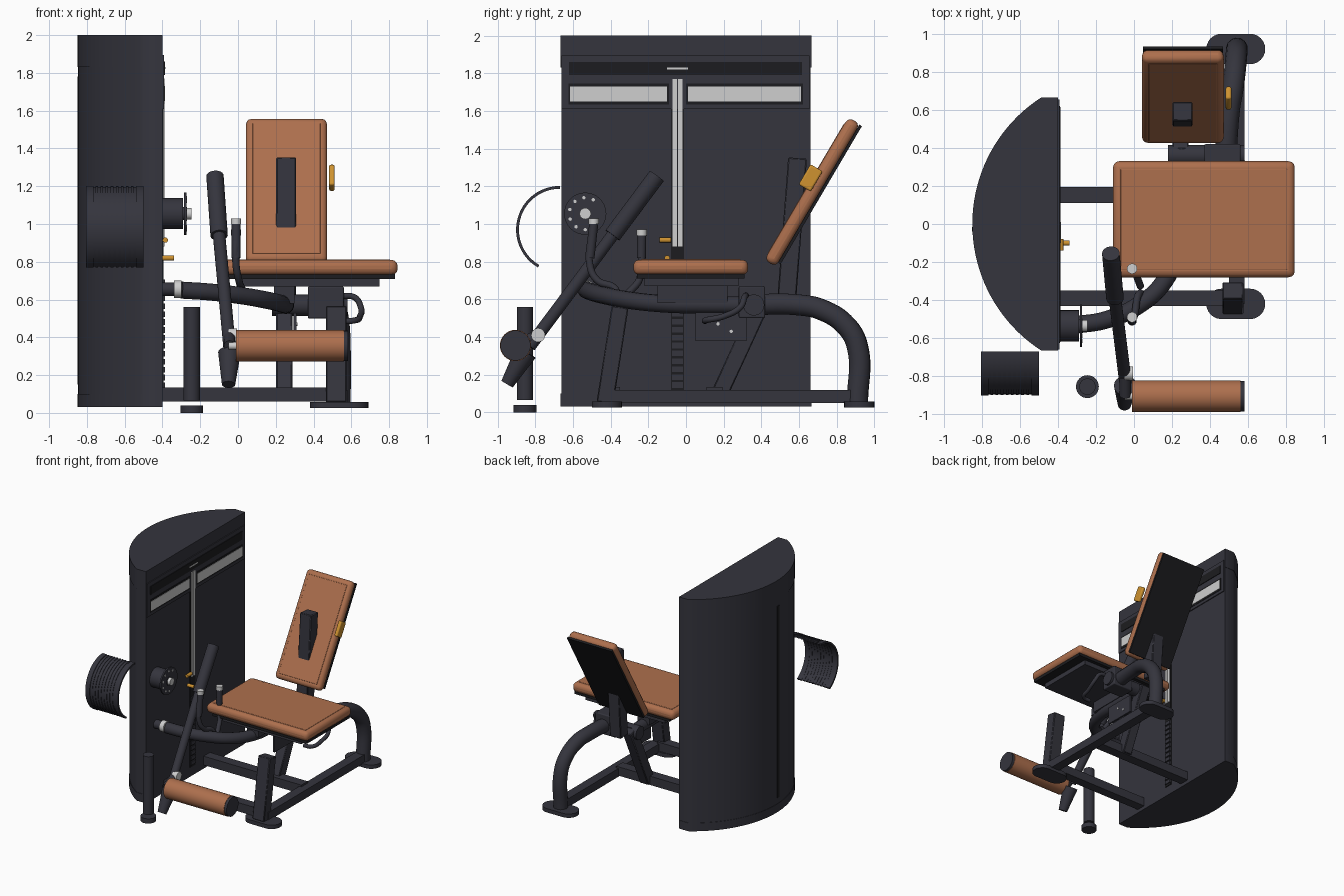
import bpy, bmesh, math
from mathutils import Vector, Matrix

cube = bpy.data.objects.get("Cube")
if cube:
    bpy.data.objects.remove(cube, do_unlink=True)


def material(name, rgb):
    m = bpy.data.materials.new(name)
    m.use_nodes = True
    m.diffuse_color = (*rgb, 1)
    m.node_tree.nodes["Principled BSDF"].inputs["Base Color"].default_value = (*rgb, 1)
    return m


DARK = material("charcoal paint", (0.035, 0.035, 0.047))
BLACK = material("black plastic", (0.012, 0.012, 0.014))
LEATHER = material("tan leather", (0.42, 0.16, 0.075))
SILVER = material("silver metal", (0.62, 0.62, 0.62))
AMBER = material("amber plastic", (0.62, 0.29, 0.03))
made = []


def add(name, mesh, mat):
    ob = bpy.data.objects.new(name, mesh)
    bpy.context.collection.objects.link(ob)
    mesh.materials.clear()
    mesh.materials.append(mat)
    made.append(ob)
    return ob


def from_bm(name, bm, mat):
    bmesh.ops.recalc_face_normals(bm, faces=bm.faces[:])
    mesh = bpy.data.meshes.new(name)
    bm.to_mesh(mesh)
    bm.free()
    return add(name, mesh, mat)


def block(name, size, matrix, mat, bevel=0, segments=3):
    bm = bmesh.new()
    bmesh.ops.create_cube(bm, size=1, matrix=Matrix.Diagonal((*size, 1)))
    bm.transform(matrix)
    ob = from_bm(name, bm, mat)
    if bevel:
        mod = ob.modifiers.new("soft edges", "BEVEL")
        mod.width, mod.segments = bevel, segments
    return ob


def box(name, xs, ys, zs, mat, bevel=0):
    spans = (xs, ys, zs)
    centre = [(a + b) / 2 for a, b in spans]
    return block(name, [b - a for a, b in spans], Matrix.Translation(centre), mat, bevel)


def along(a, b):
    """Matrix whose z axis runs from a to b, centred between them."""
    a, b = Vector(a), Vector(b)
    return Matrix.Translation((a + b) / 2) @ (b - a).to_track_quat("Z", "Y").to_matrix().to_4x4()


def rod(name, a, b, r, mat, r2=None, sides=32):
    bm = bmesh.new()
    bmesh.ops.create_cone(bm, cap_ends=True, segments=sides, radius1=r,
                          radius2=r if r2 is None else r2,
                          depth=(Vector(b) - Vector(a)).length, matrix=along(a, b))
    return from_bm(name, bm, mat)


def beam(name, a, b, x, y, mat):
    """Square bar between two points that share the same x, or nearly so."""
    a, b = Vector(a), Vector(b)
    tilt = math.atan2(b.y - a.y, b.z - a.z)
    m = Matrix.Translation((a + b) / 2) @ Matrix.Rotation(-tilt, 4, "X")
    return block(name, (x, y, (b - a).length), m, mat, 0.006, 1)


def tube(name, points, r, mat):
    cu = bpy.data.curves.new(name, "CURVE")
    cu.dimensions = "3D"
    cu.bevel_depth, cu.bevel_resolution, cu.resolution_u = r, 5, 8
    cu.use_fill_caps = True
    sp = cu.splines.new("BEZIER")
    sp.bezier_points.add(len(points) - 1)
    for bp, p in zip(sp.bezier_points, points):
        bp.co = p
        bp.handle_left_type = bp.handle_right_type = "AUTO"
    tmp = bpy.data.objects.new("path", cu)
    bpy.context.collection.objects.link(tmp)
    bpy.context.view_layer.update()
    mesh = bpy.data.meshes.new_from_object(tmp.evaluated_get(bpy.context.evaluated_depsgraph_get()))
    bpy.data.objects.remove(tmp)
    mesh.name = name
    return add(name, mesh, mat)


def prism(name, outline, offset, mat):
    bm = bmesh.new()
    face = bm.faces.new([bm.verts.new(p) for p in outline])
    new = bmesh.ops.extrude_face_region(bm, geom=[face])["geom"]
    bmesh.ops.translate(bm, vec=offset, verts=[v for v in new if isinstance(v, bmesh.types.BMVert)])
    return from_bm(name, bm, mat)


# Weight tower: flat inner face, round back, in three stacked sections
def tower(name, z0, z1, inset):
    R, cx, half = 0.792 - inset, -0.058, 0.665 - inset
    t = math.asin(half / R)
    pts = [(cx - R * math.cos(-t + 2 * t * i / 40), R * math.sin(-t + 2 * t * i / 40), z0)
           for i in range(41)]
    pts = [(-0.4, -half, z0)] + pts + [(-0.4, half, z0)]
    prism(name, pts, (0, 0, z1 - z0), DARK)


tower("tower_base", 0.03, 0.1, 0)
tower("tower_body", 0.1, 1.83, 0.003)
tower("tower_cap", 1.83, 2.0, 0)
box("tower_back_slot", (-0.851, -0.84), (-0.04, -0.015), (0.15, 1.78), BLACK)

# Inner face of the tower: header frame, windows, guide rods and weight stack
box("header_frame", (-0.4, -0.392), (-0.66, 0.655), (1.61, 1.895), DARK)
box("header_strip", (-0.4, -0.386), (-0.62, 0.615), (1.79, 1.86), BLACK)
box("header_mark", (-0.39, -0.384), (-0.1, 0.01), (1.82, 1.83), SILVER)
for side, ys in (("front", (-0.615, -0.1)), ("rear", (0.01, 0.61))):
    box(side + "_window_frame", (-0.4, -0.389), (ys[0] - 0.01, ys[1] + 0.01), (1.635, 1.745), BLACK)
    box(side + "_window", (-0.4, -0.386), ys, (1.65, 1.73), SILVER)
box("stack_slot", (-0.4, -0.394), (-0.08, -0.01), (0.11, 1.77), BLACK)
for y in (-0.06, -0.03):
    box("guide_rod", (-0.4, -0.388), (y - 0.012, y + 0.012), (0.88, 1.77), SILVER)
for i in range(14):
    z = 0.13 + 0.042 * i
    box("weight_plate", (-0.4, -0.387), (-0.075, -0.015), (z, z + 0.03), DARK)
rod("selector_pin", (-0.4, -0.1, 0.82), (-0.34, -0.1, 0.82), 0.014, AMBER)
rod("upper_pin", (-0.385, -0.14, 0.915), (-0.385, -0.08, 0.915), 0.014, AMBER)

# Curved slatted guard in front of the tower
def arc(r, x):
    angles = [math.radians(90 + 150 * i / 24) for i in range(25)]
    return [(x, -0.67 + r * math.cos(a), 0.97 + r * math.sin(a)) for a in angles]


def band(name, x, width, r_out, r_in):
    prism(name, arc(r_out, x) + arc(r_in, x)[::-1], (width, 0, 0), DARK)


band("guard_shell", -0.8, 0.3, 0.226, 0.219)
for x in (-0.805, -0.54):
    band("guard_rim", x, 0.04, 0.232, 0.217)
for i in range(8):
    band("guard_slat", -0.755 + 0.027 * i, 0.014, 0.23, 0.217)

# Range adjuster dial
hub = Vector((-0.4, -0.535, 1.055))
rod("dial_hub", hub, hub + Vector((0.11, 0, 0)), 0.082, DARK)
rod("dial_shaft", hub, hub + Vector((0.13, 0, 0)), 0.035, DARK)
rod("dial_disc", hub + Vector((0.115, 0, 0)), hub + Vector((0.127, 0, 0)), 0.112, DARK)
rod("dial_axle", hub + Vector((0.1, 0, 0)), hub + Vector((0.155, 0, 0)), 0.03, SILVER)
for i in range(7):
    a = math.radians(60 + 35 * i)
    p = hub + Vector((0.12, 0.085 * math.cos(a), 0.085 * math.sin(a)))
    rod("dial_hole", p, p + Vector((0.01, 0, 0)), 0.009, SILVER, sides=12)

# Floor frame
box("side_rail", (0.5, 0.58), (-0.42, 0.92), (0.05, 0.12), DARK)
for name, ys in (("front_cross_rail", (-0.43, -0.35)), ("rear_cross_rail", (0.11, 0.195))):
    box(name, (-0.42, 0.52), ys, (0.06, 0.135), DARK)
for name, y in (("front_foot", -0.42), ("rear_foot", 0.92)):
    ring = []
    for cx, start in ((0.61, -90), (0.46, 90)):
        for i in range(13):
            a = math.radians(start + 15 * i)
            ring.append((cx + 0.08 * math.cos(a), y + 0.08 * math.sin(a), 0.025))
    prism(name, ring, (0, 0, 0.033), DARK)
beam("front_post", (0.525, -0.43, 0.05), (0.515, -0.35, 0.56), 0.11, 0.09, DARK)
beam("diagonal_strut", (0.245, 0.17, 0.08), (0.245, 0.41, 0.6), 0.085, 0.09, DARK)
tube("rear_leg", [(0.48, 0.3, 0.57), (0.5, 0.6, 0.57), (0.52, 0.72, 0.545), (0.535, 0.85, 0.46),
                  (0.54, 0.91, 0.35), (0.54, 0.91, 0.05)], 0.057, DARK)
tube("front_arm", [(-0.3, -0.53, 0.65), (-0.15, -0.505, 0.64), (0.02, -0.43, 0.62), (0.16, -0.3, 0.595),
                   (0.24, -0.1, 0.575), (0.25, 0.1, 0.57), (0.25, 0.4, 0.57)], 0.046, DARK)
rod("arm_collar", (-0.34, -0.53, 0.655), (-0.3, -0.53, 0.655), 0.046, SILVER)
rod("arm_end", (-0.4, -0.53, 0.655), (-0.34, -0.53, 0.655), 0.036, DARK)
rod("pivot_tube", (0.18, 0.36, 0.57), (0.58, 0.36, 0.57), 0.056, DARK)
box("pivot_bracket", (0.37, 0.56), (0.28, 0.42), (0.5, 0.67), DARK, 0.008)
box("adjuster_plate", (0.295, 0.31), (0.05, 0.32), (0.38, 0.53), DARK)
for y, z in ((0.17, 0.47), (0.24, 0.43)):
    rod("plate_bolt", (0.3, y, z), (0.316, y, z), 0.009, SILVER, sides=12)
tube("release_lever", [(0.54, 0.32, 0.62), (0.62, 0.31, 0.61), (0.65, 0.29, 0.56), (0.645, 0.2, 0.51),
                       (0.62, 0.11, 0.49), (0.55, 0.1, 0.485)], 0.016, DARK)

# Seat
box("seat_pad", (-0.11, 0.845), (-0.28, 0.33), (0.73, 0.81), LEATHER, 0.032)
box("seat_top_panel", (-0.07, 0.805), (-0.24, 0.29), (0.8, 0.813), LEATHER, 0.004)
box("seat_plate", (-0.06, 0.83), (-0.26, 0.31), (0.71, 0.735), BLACK)
box("seat_frame", (0.0, 0.75), (-0.22, 0.28), (0.67, 0.71), DARK)
box("seat_support", (0.19, 0.3), (-0.15, 0.22), (0.58, 0.68), DARK)

# Reclined backrest, with its upright passing through the pad
low, high = Vector((0.257, 0.455, 0.805)), Vector((0.257, 0.885, 1.535))
lean = math.atan2(high.y - low.y, high.z - low.z)
back = Matrix.Translation((low + high) / 2) @ Matrix.Rotation(-lean, 4, "X")
block("back_pad", (0.43, 0.072, 0.88), back, LEATHER, 0.03)
block("back_front_panel", (0.36, 0.012, 0.8), back @ Matrix.Translation((0, -0.033, 0)), LEATHER, 0.004)
block("back_plate", (0.42, 0.016, 0.85), back @ Matrix.Translation((0, 0.042, 0.01)), BLACK)
beam("back_upright", (0.255, 0.535, 0.6), (0.255, 0.592, 1.35), 0.105, 0.1, DARK)
block("back_handle", (0.03, 0.075, 0.125), back @ Matrix.Translation((0.24, -0.045, 0.06)),
      AMBER, 0.01)

# Swinging leg lever with its grip and roller
foot, knee, top = Vector((-0.045, -0.83, 0.35)), Vector((-0.1, -0.39, 0.94)), Vector((-0.122, -0.155, 1.255))
rod("lever_rod", foot, knee, 0.033, DARK)
rod("lever_grip", knee, top, 0.046, DARK)
rod("lever_tip", (-0.05, -0.95, 0.15), (-0.045, -0.85, 0.32), 0.035, DARK, 0.06)
rod("lever_bar", (-0.045, -0.905, 0.355), (-0.045, -0.78, 0.41), 0.03, DARK)
rod("lever_knob", (-0.05, -0.785, 0.41), (-0.005, -0.785, 0.41), 0.037, SILVER)
rod("roller_axle", (-0.05, -0.905, 0.355), (0.0, -0.905, 0.355), 0.02, SILVER)
rod("leg_roller", (-0.01, -0.905, 0.355), (0.56, -0.905, 0.355), 0.083, LEATHER)
rod("roller_end_cap", (0.555, -0.905, 0.355), (0.582, -0.905, 0.355), 0.08, DARK)

# Hand grips beside the seat
for name, y, z, path in (
        ("front_hand", -0.49, 1.0, [(-0.51, 0.78), (-0.47, 0.7), (-0.38, 0.66), (-0.36, 0.62)]),
        ("rear_hand", -0.235, 0.94, [(-0.237, 0.78), (-0.25, 0.7), (-0.29, 0.65), (-0.33, 0.61)])):
    tube(name + "_stem", [(-0.01, y, z)] + [(-0.01 + 0.015 * i, *p) for i, p in enumerate(path)], 0.019, DARK)
    rod(name + "_grip", (-0.01, y, z), (-0.01, path[0][0], path[0][1] + 0.04), 0.024, DARK)
    rod(name + "_cap", (-0.01, y, z), (-0.01, y, z + 0.03), 0.027, SILVER)

# Free-standing post at the front
rod("stand_post", (-0.245, -0.855, 0.065), (-0.245, -0.855, 0.56), 0.043, DARK)
rod("stand_base", (-0.245, -0.855, 0), (-0.245, -0.855, 0.04), 0.06, DARK)

# Smooth shading with sharp edges kept
bpy.ops.object.select_all(action="DESELECT")
for ob in made:
    ob.select_set(True)
bpy.context.view_layer.objects.active = made[0]
bpy.ops.object.shade_smooth_by_angle(angle=math.radians(35))
